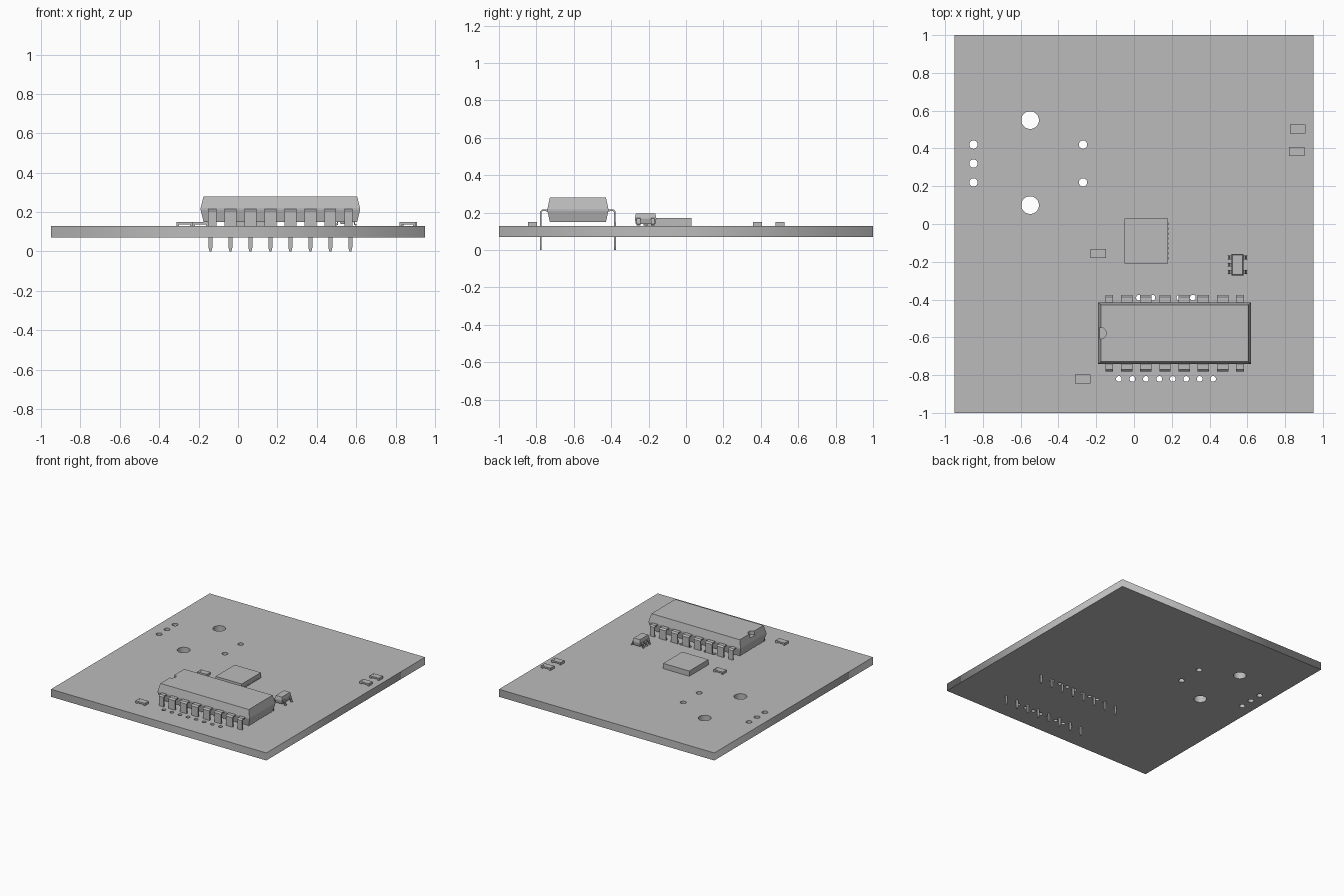
import bpy, bmesh, math

if "Cube" in bpy.data.objects:
    bpy.data.objects.remove(bpy.data.objects["Cube"])

grey = bpy.data.materials.new("plain grey")
grey.use_nodes = True
grey.diffuse_color = (0.5, 0.5, 0.5, 1)
grey.node_tree.nodes["Principled BSDF"].inputs["Base Color"].default_value = (0.5, 0.5, 0.5, 1)

BOARD_TOP = 0.13


def add_object(name, bm):
    bmesh.ops.recalc_face_normals(bm, faces=bm.faces)
    mesh = bpy.data.meshes.new(name)
    bm.to_mesh(mesh)
    bm.free()
    mesh.materials.append(grey)
    obj = bpy.data.objects.new(name, mesh)
    bpy.context.collection.objects.link(obj)
    return obj


def add_layers(bm, layers):
    """Stack rectangles (x0, x1, y0, y1, z) into a closed solid."""
    rings = [[bm.verts.new(p) for p in ((x0, y0, z), (x1, y0, z), (x1, y1, z), (x0, y1, z))]
             for x0, x1, y0, y1, z in layers]
    for a, b in zip(rings, rings[1:]):
        for i in range(4):
            j = (i + 1) % 4
            bm.faces.new((a[i], a[j], b[j], b[i]))
    bm.faces.new(rings[0][::-1])
    bm.faces.new(rings[-1])


def add_box(bm, x0, x1, y0, y1, z0, z1):
    add_layers(bm, [(x0, x1, y0, y1, z0), (x0, x1, y0, y1, z1)])


def add_strip(bm, rows):
    """Bent sheet made of cross lines, each a pair of points."""
    rows = [[bm.verts.new(p) for p in row] for row in rows]
    for a, b in zip(rows, rows[1:]):
        bm.faces.new((a[0], a[1], b[1], b[0]))


def thicken(obj, amount):
    mod = obj.modifiers.new("thickness", "SOLIDIFY")
    mod.thickness = amount
    mod.offset = 0


# Circuit board: filled outline with round through holes
holes = [(-0.55, y, 0.047) for y in (0.55, 0.10)]
holes += [(-0.85, y, 0.022) for y in (0.42, 0.32, 0.22)]
holes += [(-0.27, y, 0.022) for y in (0.42, 0.22)]
for i in range(8):
    holes.append((-0.08 + 0.0713 * i, -0.82, 0.015))
    holes.append((-0.045 + 0.0713 * i, -0.39, 0.015))

outline = bpy.data.curves.new("circuit_board", "CURVE")
outline.dimensions = "2D"
outline.fill_mode = "BOTH"
outline.extrude = 0.03


def add_loop(points):
    spline = outline.splines.new("POLY")
    spline.points.add(len(points) - 1)
    for p, (x, y) in zip(spline.points, points):
        p.co = (x, y, 0, 1)
    spline.use_cyclic_u = True


add_loop([(-0.95, -1), (0.95, -1), (0.95, 1), (-0.95, 1)])
for cx, cy, r in holes:
    angles = [2 * math.pi * k / 24 for k in range(24)]
    add_loop([(cx + r * math.cos(a), cy + r * math.sin(a)) for a in angles])
board = bpy.data.objects.new("circuit_board", outline)
board.location.z = BOARD_TOP - 0.03
outline.materials.append(grey)
bpy.context.collection.objects.link(board)
bpy.context.view_layer.objects.active = board
board.select_set(True)
bpy.ops.object.convert(target="MESH")

# Large through-hole chip: body tapered above and below the parting line
CX, CY = 0.215, -0.578
bm = bmesh.new()
add_layers(bm, [(CX - w, CX + w, CY - d, CY + d, z)
                for w, d, z in ((0.39, 0.15, 0.15), (0.405, 0.163, 0.21),
                                (0.405, 0.163, 0.22), (0.39, 0.15, 0.28))])
large_chip = add_object("large_chip_body", bm)

# Half-round orientation notch in the left end of its top
bm = bmesh.new()
bmesh.ops.create_cone(bm, cap_ends=True, segments=24, radius1=0.03, radius2=0.03, depth=0.08)
notch = add_object("notch_cutter", bm)
notch.location = (CX - 0.392, CY, 0.29)
notch.hide_render = True
notch.hide_viewport = True
cut = large_chip.modifiers.new("notch", "BOOLEAN")
cut.operation = "DIFFERENCE"
cut.object = notch

# Its bent leads: wide shoulder, narrow pin, tapered tip
bm = bmesh.new()
for i in range(8):
    x = CX - 0.355 + 0.1015 * i
    left = 0.012 if i == 0 else 0.03
    right = 0.012 if i == 7 else 0.03
    for side in (-1, 1):
        shape = [(0.155, 0.212, 1), (0.190, 0.212, 1), (0.198, 0.204, 1),
                 (0.198, 0.13, 1), (0.198, 0.122, 0), (0.198, 0.02, 0)]
        rows = []
        for off, z, wide in shape:
            a, b = (left, right) if wide else (0.01, 0.01)
            rows.append([(x - a, CY + side * off, z), (x + b, CY + side * off, z)])
        tip = CY + side * 0.198
        rows.append([(x - 0.005, tip, 0), (x + 0.005, tip, 0)])
        add_strip(bm, rows)
thicken(add_object("large_chip_leads", bm), 0.009)

# Flat square chip with small contacts along one edge
bm = bmesh.new()
add_box(bm, -0.05, 0.18, -0.21, 0.03, BOARD_TOP, 0.172)
add_object("flat_chip", bm)
bm = bmesh.new()
for i in range(8):
    y = -0.09 + (i - 3.5) * 0.026
    add_box(bm, 0.17, 0.183, y - 0.006, y + 0.006, BOARD_TOP, 0.138)
add_object("flat_chip_contacts", bm)

# Small five-lead chip
SX, SY = 0.548, -0.216
bm = bmesh.new()
add_layers(bm, [(SX - w, SX + w, SY - d, SY + d, z)
                for w, d, z in ((0.027, 0.052, 0.14), (0.033, 0.057, 0.165),
                                (0.033, 0.057, 0.172), (0.027, 0.052, 0.195))])
add_object("small_chip_body", bm)
bm = bmesh.new()
for side, offsets in ((-1, (-0.038, 0, 0.038)), (1, (-0.038, 0.038))):
    for dy in offsets:
        add_strip(bm, [[(SX + side * d, SY + dy - 0.01, z), (SX + side * d, SY + dy + 0.01, z)]
                       for d, z in ((0.025, 0.167), (0.038, 0.167), (0.042, 0.16),
                                    (0.044, 0.137), (0.055, 0.134))])
thicken(add_object("small_chip_leads", bm), 0.007)

# Tiny surface parts: raised slab between two end caps
parts = {"upper_right": (0.868, 0.503), "lower_right": (0.862, 0.383),
         "middle": (-0.19, -0.157), "front": (-0.272, -0.82)}
for place, (x, y) in parts.items():
    bm = bmesh.new()
    add_box(bm, x - 0.03, x + 0.03, y - 0.024, y + 0.024, 0.137, 0.149)
    for side in (-1, 1):
        a, b = sorted((x + side * 0.028, x + side * 0.041))
        add_box(bm, a, b, y - 0.024, y + 0.024, BOARD_TOP, 0.15)
    add_object("surface_part_" + place, bm)
